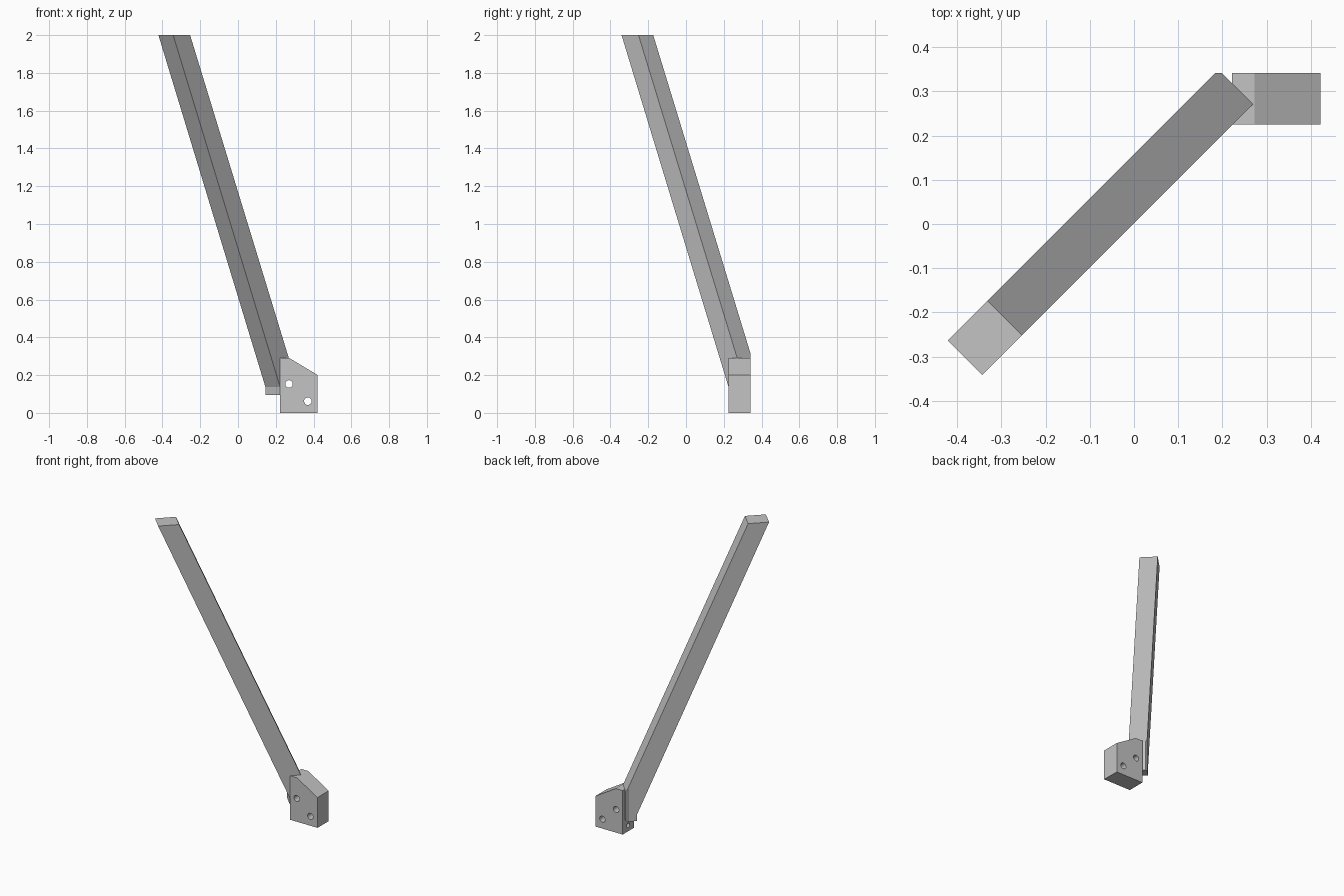
import bpy, bmesh
from math import pi, sqrt
from mathutils import Matrix, Vector

cube = bpy.data.objects.get("Cube")
if cube:
    bpy.data.objects.remove(cube)

grey = bpy.data.materials.new("light_grey")
grey.use_nodes = True
colour = (0.55, 0.55, 0.55, 1)
grey.diffuse_color = colour
grey.node_tree.nodes["Principled BSDF"].inputs["Base Color"].default_value = colour

BACK, FRONT = 0.342, 0.225


def add_object(name, bm):
    bmesh.ops.recalc_face_normals(bm, faces=bm.faces)
    mesh = bpy.data.meshes.new(name)
    bm.to_mesh(mesh)
    bm.free()
    obj = bpy.data.objects.new(name, mesh)
    mesh.materials.append(grey)
    bpy.context.collection.objects.link(obj)
    return obj


def extrude_profile(profile, along, start, end):
    """Sweep a (distance, height) outline sideways from start to end."""
    along = Vector(along).normalized()
    side = Vector((-along.y, along.x, 0))
    bm = bmesh.new()
    face = bm.faces.new([bm.verts.new(along * s + side * start + Vector((0, 0, z)))
                         for s, z in profile])
    new = bmesh.ops.extrude_face_region(bm, geom=[face])["geom"]
    verts = [v for v in new if isinstance(v, bmesh.types.BMVert)]
    bmesh.ops.translate(bm, verts=verts, vec=side * (end - start))
    return bm


def add_hole(bm, centre, radius, depth, axis):
    turn = Matrix.Rotation(pi / 2, 4, axis)
    bmesh.ops.create_cone(bm, cap_ends=True, segments=24, radius1=radius, radius2=radius,
                          depth=depth, matrix=Matrix.Translation(centre) @ turn)


# Slanted bar leaning diagonally, with a plumb-cut foot
bar_profile = [(-0.484, 2), (-0.357, 2), (0.382, 0.29), (0.382, 0.095),
               (0.317, 0.095), (0.317, 0.137)]
bm = extrude_profile(bar_profile, (1, 1, 0), 0.002 / sqrt(2), 0.158 / sqrt(2))

# Trim the foot flush with the back of the bracket
cut = bmesh.ops.bisect_plane(bm, geom=bm.verts[:] + bm.edges[:] + bm.faces[:],
                             plane_co=(0, BACK, 0), plane_no=(0, 1, 0), clear_outer=True)
rim = [e for e in cut["geom_cut"] if isinstance(e, bmesh.types.BMEdge)]
bmesh.ops.holes_fill(bm, edges=rim)
bar = add_object("slanted_bar", bm)

# Bracket block with a chamfered top corner
block_profile = [(0.222, 0), (0.422, 0), (0.422, 0.2), (0.272, 0.29), (0.222, 0.29)]
bracket = add_object("bracket", extrude_profile(block_profile, (1, 0, 0), FRONT, BACK))

# Bolt holes through the bracket and a blind hole in its side
bm = bmesh.new()
for x, z in ((0.27, 0.153), (0.37, 0.062)):
    add_hole(bm, Vector((x, 0.285, z)), 0.02, 0.3, "X")
add_hole(bm, Vector((0.222, 0.285, 0.04)), 0.015, 0.12, "Y")
cutter = add_object("hole_cutter", bm)
cutter.hide_render = True

for obj in (bar, bracket):
    mod = obj.modifiers.new("holes", "BOOLEAN")
    mod.operation = "DIFFERENCE"
    mod.solver = "EXACT"
    mod.object = cutter
    bpy.context.view_layer.objects.active = obj
    bpy.ops.object.modifier_apply(modifier=mod.name)
bpy.data.objects.remove(cutter)
